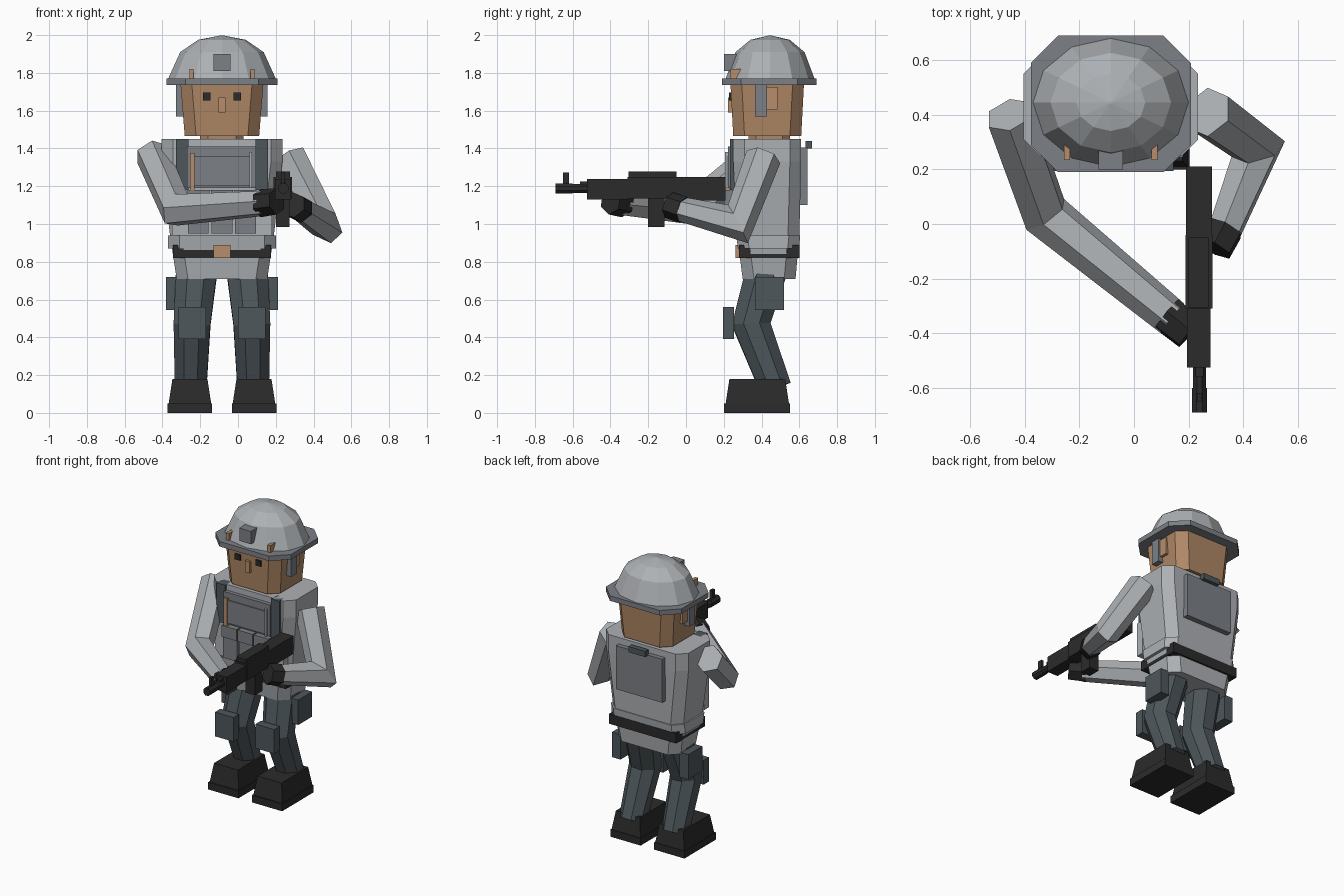
import bpy, bmesh, math
from mathutils import Vector

cube = bpy.data.objects.get("Cube")
if cube:
    bpy.data.objects.remove(cube, do_unlink=True)

CX = -0.085  # body centre line


def material(name, rgb):
    m = bpy.data.materials.new(name)
    m.use_nodes = True
    m.diffuse_color = (*rgb, 1)
    m.node_tree.nodes["Principled BSDF"].inputs["Base Color"].default_value = (*rgb, 1)
    return m


CLOTH = material("light grey cloth", (0.42, 0.44, 0.46))
VEST = material("mid grey gear", (0.20, 0.215, 0.235))
TROUSER = material("slate trousers", (0.075, 0.095, 0.105))
BLACK = material("black rubber", (0.024, 0.024, 0.024))
SKIN = material("skin", (0.43, 0.245, 0.13))
TAN = material("tan strap", (0.47, 0.27, 0.15))


def finish(name, bm, mat):
    bmesh.ops.recalc_face_normals(bm, faces=bm.faces)
    me = bpy.data.meshes.new(name)
    bm.to_mesh(me)
    bm.free()
    me.materials.append(mat)
    ob = bpy.data.objects.new(name, me)
    bpy.context.collection.objects.link(ob)
    return ob


def skin_rings(name, rings, mat):
    """Bridge rings of equal length and cap both ends."""
    bm = bmesh.new()
    vs = [[bm.verts.new(p) for p in r] for r in rings]
    n = len(vs[0])
    for a, b in zip(vs, vs[1:]):
        for i in range(n):
            j = (i + 1) % n
            bm.faces.new((a[i], a[j], b[j], b[i]))
    bm.faces.new(vs[0])
    bm.faces.new(vs[-1])
    return finish(name, bm, mat)


def box(name, x, y, z, mat, top=0.0):
    """Box from ranges; top narrows the upper face."""
    rings = []
    for h, t in ((z[0], 0), (z[1], top)):
        rings.append([(x[0] + t, y[0] + t, h), (x[1] - t, y[0] + t, h),
                      (x[1] - t, y[1] - t, h), (x[0] + t, y[1] - t, h)])
    return skin_rings(name, rings, mat)


def loft(name, sections, mat, cx=CX):
    """Chamfered rectangle sections: z, half width, y front, y back, chamfer."""
    rings = []
    for z, w, f, b, c in sections:
        half = [(w - c, f), (w, f + c), (w, b - c), (w - c, b)]
        pts = half + [(-x, y) for x, y in reversed(half)]
        rings.append([(cx + x, y, z) for x, y in pts])
    return skin_rings(name, rings, mat)


def limb(name, points, radii, mat, sides=6, side=(1, 0, 0)):
    """Mitred polygonal tube through points."""
    pts = [Vector(p) for p in points]
    dirs = [(b - a).normalized() for a, b in zip(pts, pts[1:])]
    u = Vector(side)
    u = (u - dirs[0] * u.dot(dirs[0])).normalized()
    w = dirs[0].cross(u)
    ring = []
    for i in range(sides):
        a = math.tau * (i + 0.5) / sides
        ring.append(pts[0] + (u * math.cos(a) + w * math.sin(a)) * radii[0])
    rings = [ring]
    for k, d in enumerate(dirs):
        p = pts[k + 1]
        n = d + dirs[min(k + 1, len(dirs) - 1)]
        ring = [v + d * ((p - v).dot(n) / d.dot(n)) for v in ring]
        ring = [p + (v - p) * (radii[k + 1] / radii[k]) for v in ring]
        rings.append(ring)
    return skin_rings(name, rings, mat)


def mirrored(x0, x1, s):
    return sorted((CX + s * x0, CX + s * x1))


# Torso, neck and head
loft("torso", [(0.71, 0.24, 0.30, 0.58, 0.06), (0.94, 0.275, 0.27, 0.60, 0.06),
               (1.33, 0.32, 0.25, 0.61, 0.06), (1.45, 0.32, 0.25, 0.61, 0.06)], CLOTH)
loft("neck", [(1.42, 0.115, 0.33, 0.55, 0.04), (1.48, 0.115, 0.33, 0.55, 0.04)], SKIN)
loft("head", [(1.465, 0.197, 0.25, 0.61, 0.06), (1.75, 0.22, 0.235, 0.625, 0.06)], SKIN)
box("nose", (CX - 0.018, CX + 0.018), (0.222, 0.26), (1.59, 1.67), TAN)

# Helmet: brim, faceted dome and front mount
loft("helmet_brim", [(1.735, 0.293, 0.19, 0.69, 0.1), (1.77, 0.293, 0.19, 0.69, 0.1)], VEST)
dome = []
for z, r in ((1.765, 1.0), (1.91, 0.77), (1.975, 0.44), (1.9985, 0.02)):
    dome.append([(CX + 0.287 * r * math.cos(math.tau * i / 12),
                  0.445 + 0.237 * r * math.sin(math.tau * i / 12), z) for i in range(12)])
skin_rings("helmet_dome", dome, CLOTH)
box("helmet_mount", (CX - 0.045, CX + 0.045), (0.2, 0.29), (1.81, 1.9), VEST)

# Vest: chest plate, pouches, hem, back pack
box("chest_plate", (-0.27, 0.095), (0.222, 0.27), (1.19, 1.41), VEST)
box("chest_plate_edge", (-0.25, 0.075), (0.214, 0.23), (1.2, 1.36), VEST)
box("lower_vest", (-0.35, 0.18), (0.245, 0.3), (0.94, 1.18), CLOTH)
for i in range(3):
    x = CX + (i - 1) * 0.125
    box("magazine_pouch", (x - 0.055, x + 0.055), (0.21, 0.26), (0.95, 1.15), VEST)
    box("pouch_flap", (x - 0.058, x + 0.058), (0.2, 0.26), (1.1, 1.18), VEST)
loft("vest_hem", [(0.87, 0.285, 0.275, 0.598, 0.06), (0.94, 0.285, 0.265, 0.605, 0.06)], CLOTH)
box("tan_webbing", (-0.255, -0.23), (0.206, 0.23), (1.18, 1.375), TAN)
box("light_webbing", (0.06, 0.075), (0.206, 0.23), (1.19, 1.38), CLOTH)
box("back_pack", (CX - 0.18, CX + 0.18), (0.59, 0.642), (1.1, 1.405), VEST)
box("pack_handle", (CX - 0.065, CX + 0.065), (0.632, 0.668), (1.40, 1.44), TROUSER)

# Belt
box("belt", (CX - 0.26, CX + 0.26), (0.28, 0.602), (0.82, 0.89), BLACK)
box("belt_buckle", (CX - 0.045, CX + 0.045), (0.262, 0.29), (0.82, 0.89), TAN)

# Paired parts
for s, tag in ((-1, "right"), (1, "left")):
    box(tag + "_eye", mirrored(0.06, 0.1, s), (0.228, 0.25), (1.655, 1.695), BLACK)
    box(tag + "_ear", mirrored(0.19, 0.228, s), (0.4, 0.485), (1.605, 1.725), TAN)
    box(tag + "_headset", mirrored(0.2, 0.242, s), (0.365, 0.43), (1.57, 1.74), VEST)
    box(tag + "_helmet_clip", mirrored(0.15, 0.172, s), (0.235, 0.3), (1.765, 1.82), TAN)
    box(tag + "_shoulder_strap", mirrored(0.178, 0.243, s), (0.232, 0.3), (1.18, 1.45), TROUSER)
    hip, knee, ankle = [(CX + s * x, y, z) for x, y, z in
                        ((0.13, 0.44, 0.80), (0.158, 0.345, 0.47), (0.165, 0.475, 0.13))]
    limb(tag + "_leg", (hip, knee, ankle), (0.12, 0.105, 0.09), TROUSER, 8)
    box(tag + "_knee_pad", mirrored(0.085, 0.23, s), (0.195, 0.255), (0.39, 0.56), TROUSER)
    box(tag + "_thigh_pouch", mirrored(0.23, 0.297, s), (0.365, 0.52), (0.545, 0.72), TROUSER)
    box(tag + "_boot_sole", mirrored(0.052, 0.288, s), (0.2, 0.55), (0, 0.05), BLACK)
    box(tag + "_boot", mirrored(0.057, 0.282, s), (0.21, 0.545), (0.05, 0.18), BLACK, 0.02)

# Arms and gloves
limb("right_arm", ((-0.455, 0.40, 1.37), (-0.325, 0.035, 1.075), (0.14, -0.345, 1.11)),
     (0.092, 0.088, 0.07), CLOTH)
limb("right_glove", ((0.12, -0.33, 1.11), (0.205, -0.40, 1.12)), (0.075, 0.07), BLACK)
limb("left_arm", ((0.27, 0.41, 1.355), (0.455, 0.275, 1.0), (0.33, -0.03, 1.08)),
     (0.095, 0.085, 0.065), CLOTH)
limb("left_glove", ((0.335, -0.015, 1.075), (0.295, -0.09, 1.1)), (0.072, 0.07), BLACK)

# Rifle
box("rifle_stock", (0.19, 0.285), (-0.05, 0.21), (1.125, 1.25), BLACK)
box("rifle_receiver", (0.188, 0.287), (-0.31, -0.04), (1.135, 1.25), BLACK)
box("rifle_top_cover", (0.2, 0.275), (-0.305, -0.05), (1.25, 1.277), BLACK)
box("rifle_handguard", (0.195, 0.28), (-0.525, -0.31), (1.13, 1.238), BLACK)
box("rifle_magazine", (0.2, 0.272), (-0.2, -0.115), (0.985, 1.14), BLACK)
limb("rifle_barrel", ((0.24, -0.52, 1.188), (0.24, -0.62, 1.188)), (0.025, 0.025), BLACK, 8)
limb("rifle_muzzle", ((0.24, -0.6, 1.188), (0.24, -0.69, 1.188)), (0.029, 0.029), BLACK, 8)
box("rifle_front_sight", (0.23, 0.25), (-0.65, -0.62), (1.2, 1.272), BLACK)
box("rifle_gas_tube", (0.225, 0.255), (-0.56, -0.52), (1.19, 1.225), BLACK)
